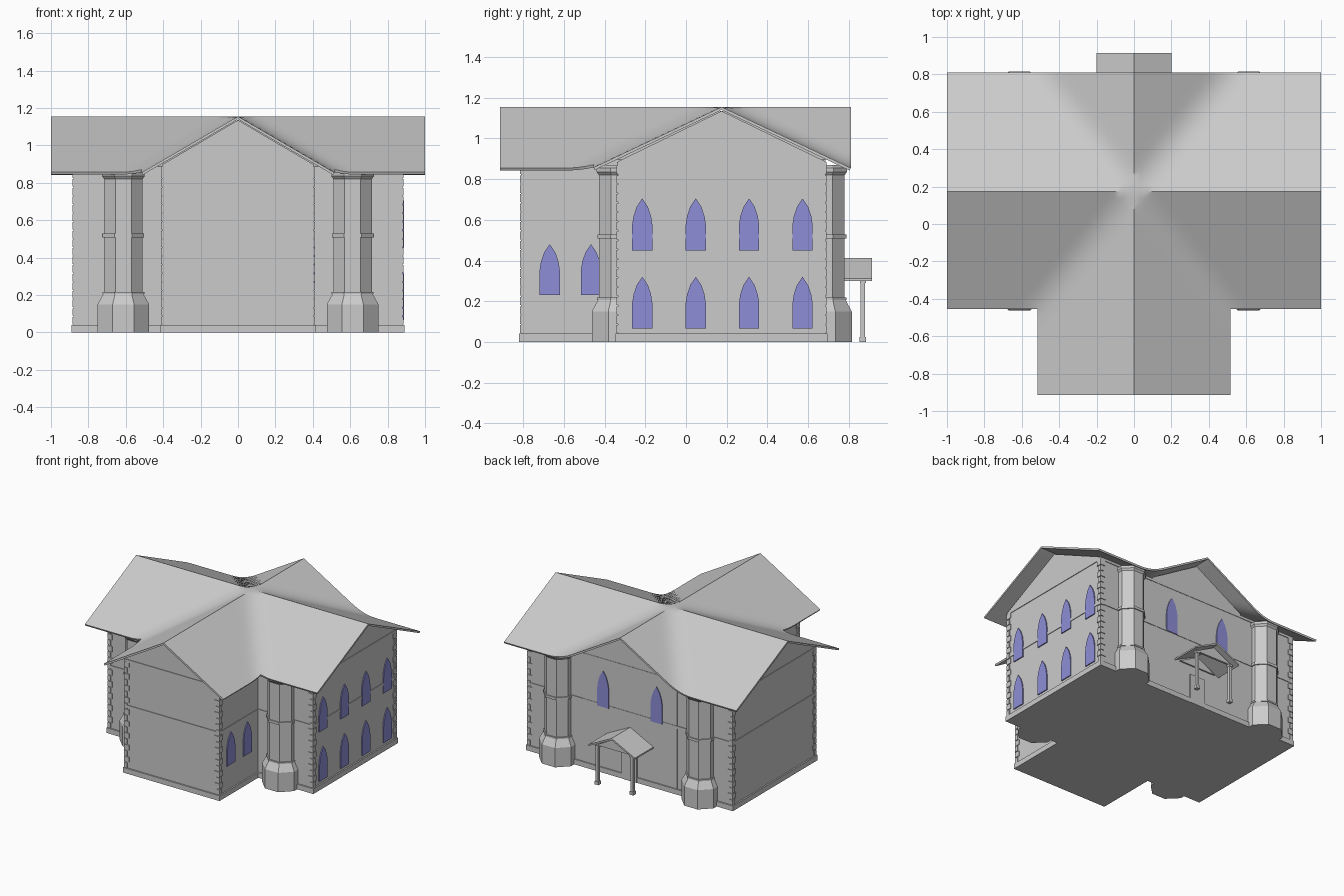
import bpy, bmesh, math

if "Cube" in bpy.data.objects:
    bpy.data.objects.remove(bpy.data.objects["Cube"])

GLASS = bpy.data.materials.new("window_glass")
GLASS.diffuse_color = (0.27, 0.27, 0.68, 1)
GLASS.use_nodes = True
GLASS.node_tree.nodes["Principled BSDF"].inputs["Base Color"].default_value = GLASS.diffuse_color


def make(name, bm, mat=None):
    bmesh.ops.recalc_face_normals(bm, faces=bm.faces)
    me = bpy.data.meshes.new(name)
    bm.to_mesh(me)
    bm.free()
    ob = bpy.data.objects.new(name, me)
    bpy.context.collection.objects.link(ob)
    if mat:
        me.materials.append(mat)
    return ob


def add_box(bm, x0, x1, y0, y1, z0, z1):
    vs = bmesh.ops.create_cube(bm, size=1)["verts"]
    for v in vs:
        v.co.x = x1 if v.co.x > 0 else x0
        v.co.y = y1 if v.co.y > 0 else y0
        v.co.z = z1 if v.co.z > 0 else z0


def add_prism(bm, outline, axis, a, b):
    """Extrude an outline of (u, z) points along x or y from a to b."""
    def place(u, z, t):
        return (t, u, z) if axis == "x" else (u, t, z)
    ends = [[bm.verts.new(place(u, z, t)) for u, z in outline] for t in (a, b)]
    bm.faces.new(ends[0])
    bm.faces.new(ends[1])
    n = len(outline)
    for i in range(n):
        j = (i + 1) % n
        bm.faces.new((ends[0][i], ends[0][j], ends[1][j], ends[1][i]))


# Gabled walls: wide hall and crossing wing
XW, Y0, Y1, YM = 0.88, -0.335, 0.685, 0.175
WX, WY = 0.405, -0.81
bm = bmesh.new()
add_prism(bm, [(Y0, 0), (Y1, 0), (Y1, .887), (YM, 1.135), (Y0, .887)], "x", -XW, XW)
make("hall_walls", bm)
bm = bmesh.new()
add_prism(bm, [(-WX, 0), (WX, 0), (WX, .897), (0, 1.135), (-WX, .897)], "y", WY, Y1 + .002)
make("wing_walls", bm)

# Plinth and string courses
for name, z0, z1, d in (("plinth", 0, .04, .011), ("middle_band", .508, .53, .005),
                        ("upper_band", .865, .885, .005)):
    bm = bmesh.new()
    add_box(bm, -XW - d, XW + d, Y0 - d, Y1 + d, z0, z1)
    add_box(bm, -WX - d, WX + d, WY - d, 0, z0, z1)
    make(name, bm)

# Corner stones, alternately long and short
bm = bmesh.new()
corners = [(s * XW, y, s, t) for s in (-1, 1) for y, t in ((Y0, -1), (Y1, 1))]
corners += [(s * WX, WY, s, -1) for s in (-1, 1)]
for x, y, sx, sy in corners:
    for i in range(18):
        w = .036 if i % 2 else .022
        z = .04 + i * .046
        xs = sorted((x + sx * .006, x - sx * w))
        ys = sorted((y + sy * .006, y - sy * w))
        add_box(bm, *xs, *ys, z + .003, z + .043)
make("corner_stones", bm)

# Cross-gabled roof with softly blended valleys
EX, EY0, EY1, WXR, WYR, TOP = 1.0, -.455, .81, .515, -.915, 1.155


def steps(stops, size=.035):
    out = [stops[0]]
    for a, b in zip(stops, stops[1:]):
        n = max(1, round((b - a) / size))
        out += [a + (b - a) * (i + 1) / n for i in range(n)]
    return out


def roof_z(x, y):
    a = TOP - .30 * abs(x) / WXR
    b = TOP - .30 * abs(y - YM) / (EY1 - YM)
    k = .06
    h = max(k - abs(a - b), 0) / k
    return min(TOP, max(a, b) + h * h * k / 4)


xs = steps([-EX, -WXR, 0, WXR, EX])
ys = steps([WYR, EY0, YM, EY1])
bm = bmesh.new()
grid = [[bm.verts.new((x, y, roof_z(x, y))) for y in ys] for x in xs]
for i in range(len(xs) - 1):
    for j in range(len(ys) - 1):
        cx, cy = (xs[i] + xs[i + 1]) / 2, (ys[j] + ys[j + 1]) / 2
        if cy > EY0 or abs(cx) < WXR:
            bm.faces.new((grid[i][j], grid[i + 1][j], grid[i + 1][j + 1], grid[i][j + 1]))
bmesh.ops.delete(bm, geom=[v for v in bm.verts if not v.link_faces], context="VERTS")
roof = make("roof", bm)
if roof.data.polygons[0].normal.z < 0:
    roof.data.flip_normals()
mod = roof.modifiers.new("thickness", "SOLIDIFY")
mod.thickness, mod.offset = .014, -1
bpy.context.view_layer.objects.active = roof
roof.select_set(True)
bpy.ops.object.modifier_apply(modifier=mod.name)
bpy.ops.object.shade_smooth_by_angle(angle=math.radians(30))
roof.select_set(False)

# Octagonal buttress towers: (half width, height) profile
PROFILE = [(.138, 0), (.138, .15), (.108, .205), (.112, .205), (.112, .217), (.103, .217),
           (.103, .508), (.111, .508), (.111, .528), (.103, .528), (.103, .82),
           (.114, .835), (.114, .855), (.09, .87)]
for sx in (-1, 1):
    for label, cy in (("front", -.325), ("back", .677)):
        bm = bmesh.new()
        rings = []
        for r, z in PROFILE:
            R = r / math.cos(math.pi / 8)
            rings.append([bm.verts.new((sx * .613 + R * math.cos((k + .5) * math.pi / 4),
                                        cy + R * math.sin((k + .5) * math.pi / 4), z))
                          for k in range(8)])
        for lo, hi in zip(rings, rings[1:]):
            for k in range(8):
                m = (k + 1) % 8
                bm.faces.new((lo[k], lo[m], hi[m], hi[k]))
        bm.faces.new(rings[0])
        bm.faces.new(rings[-1])
        make(f"{label}_tower", bm)


# Pointed windows: right side of hall, right side of wing, and back
def arch(c, z, h, w=.05):
    half = [(w, 0), (w, .48), (.86 * w, .66), (.55 * w, .84), (0, 1)]
    pts = [(c + u, z + v * h) for u, v in half]
    return pts + [(c - u, z + v * h) for u, v in half[-2::-1]]


bm = bmesh.new()
for y in (-.215, .048, .31, .573):
    for z in (.065, .45):
        add_prism(bm, arch(y, z, .255), "x", XW - .01, XW + .008)
make("hall_windows", bm, GLASS)
bm = bmesh.new()
for y in (-.67, -.467):
    add_prism(bm, arch(y, .23, .25), "x", WX - .01, WX + .008)
make("wing_windows", bm, GLASS)
bm = bmesh.new()
for x in (-.23, .23):
    add_prism(bm, arch(x, .51, .28), "y", Y1 - .01, Y1 + .009)
make("back_windows", bm, GLASS)

# Back door and porch
bm = bmesh.new()
add_box(bm, -.065, .065, Y1 - .01, Y1 + .014, .0, .23)
make("back_door", bm)
bm = bmesh.new()
add_prism(bm, [(-.2, .30), (-.2, .312), (0, .412), (.2, .312), (.2, .30), (0, .398)],
          "y", Y1, .915)
make("porch_roof", bm)
bm = bmesh.new()
for y in (Y1 + .005, .87):
    add_prism(bm, [(-.16, .305), (.16, .305), (0, .39)], "y", y - .008, y + .008)
make("porch_gables", bm)
bm = bmesh.new()
for x in (-.15, .15):
    for w, z0, z1 in ((.011, 0, .31), (.016, 0, .025), (.015, .29, .305)):
        add_box(bm, x - w, x + w, .87 - w, .87 + w, z0, z1)
make("porch_posts", bm)
